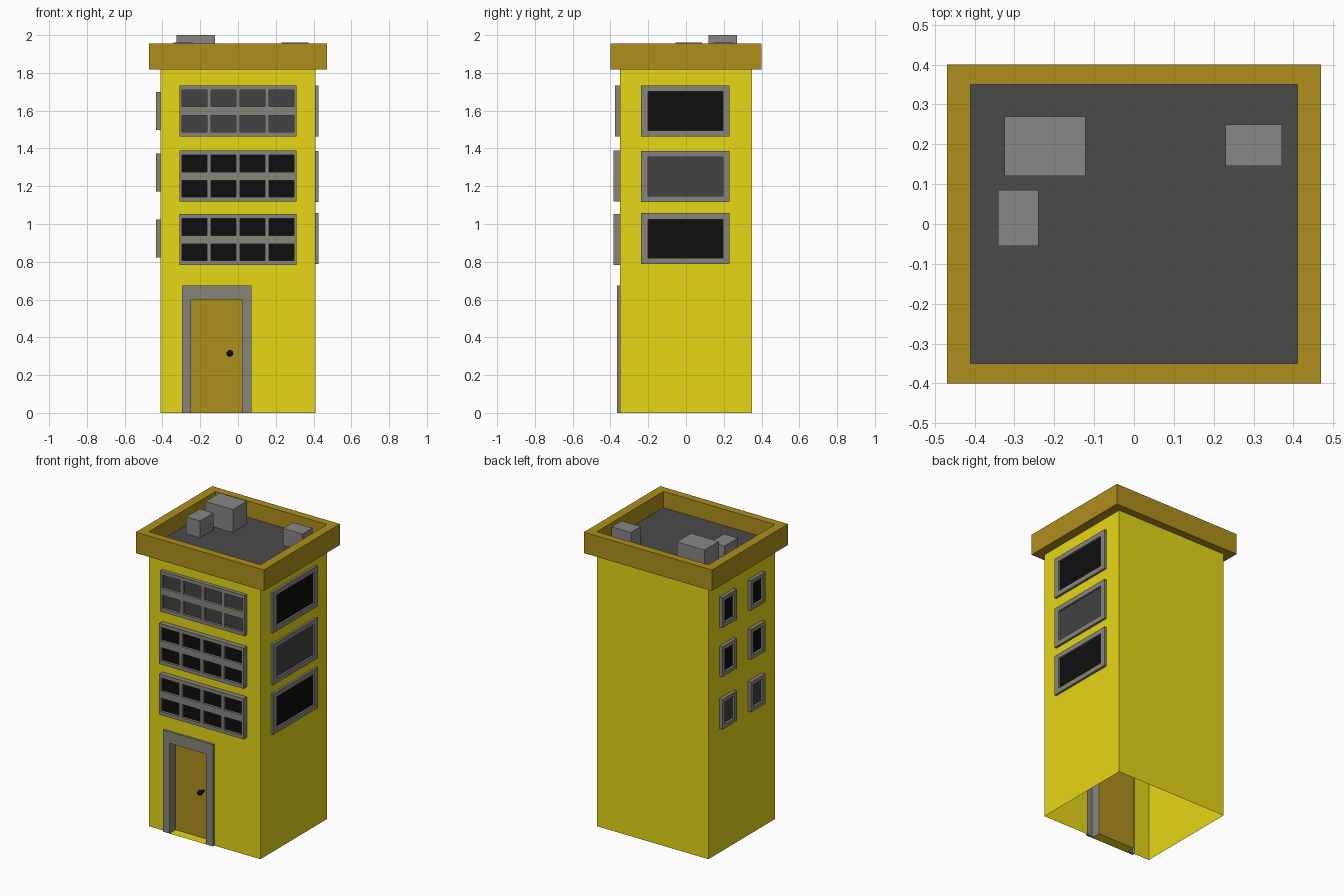
import bpy, bmesh, math
from mathutils import Matrix

if "Cube" in bpy.data.objects:
    bpy.data.objects.remove(bpy.data.objects["Cube"])


def mat(name, r, g, b):
    m = bpy.data.materials.new(name)
    m.diffuse_color = (r, g, b, 1)
    m.use_nodes = True
    m.node_tree.nodes["Principled BSDF"].inputs["Base Color"].default_value = m.diffuse_color
    return m


YELLOW = mat("yellow_wall", 0.79, 0.68, 0.008)
BROWN = mat("brown_trim", 0.43, 0.275, 0.011)
FRAME = mat("frame_grey", 0.245, 0.237, 0.195)
UNIT = mat("unit_grey", 0.245, 0.245, 0.245)
ROOF = mat("roof_dark", 0.068, 0.068, 0.068)
BLACK = mat("glass_black", 0.0045, 0.0045, 0.0045)
GREY = mat("glass_grey", 0.054, 0.054, 0.054)


def add(name, bm, *mats):
    me = bpy.data.meshes.new(name)
    bm.to_mesh(me)
    bm.free()
    ob = bpy.data.objects.new(name, me)
    bpy.context.collection.objects.link(ob)
    for m in mats:
        me.materials.append(m)
    return ob


def quad(bm, pts, idx=0):
    f = bm.faces.new([bm.verts.new(p) for p in pts])
    f.material_index = idx


def rect(x, y, z):
    return [(-x, -y, z), (x, -y, z), (x, y, z), (-x, y, z)]


def box(name, x0, x1, y0, y1, z0, z1, m):
    bm = bmesh.new()
    bmesh.ops.create_cube(bm, size=1, matrix=Matrix.Translation(
        ((x0 + x1) / 2, (y0 + y1) / 2, (z0 + z1) / 2))
        @ Matrix.Diagonal((x1 - x0, y1 - y0, z1 - z0, 1)))
    return add(name, bm, m)


def panel(name, us, vs, wall, front, back, mats, first_row=1, turn=0):
    """Raised frame on a wall; every second cell is a recessed pane."""
    bm = bmesh.new()

    def corners(u0, u1, v0, v1, w):
        return [(u0, -w, v0), (u1, -w, v0), (u1, -w, v1), (u0, -w, v1)]

    for i in range(len(us) - 1):
        for j in range(len(vs) - 1):
            cell = (us[i], us[i + 1], vs[j], vs[j + 1])
            a = corners(*cell, front)
            if i % 2 == 1 and j % 2 == first_row % 2:
                b = corners(*cell, back)
                quad(bm, b, 1)
                for k in range(4):
                    n = (k + 1) % 4
                    sill = k == 0 and len(mats) > 2
                    quad(bm, [a[k], a[n], b[n], b[k]], 2 if sill else 0)
            else:
                quad(bm, a)
    a = corners(us[0], us[-1], vs[0], vs[-1], front)
    b = corners(us[0], us[-1], vs[0], vs[-1], wall)
    for k in range(4):
        n = (k + 1) % 4
        if k or first_row:
            quad(bm, [a[n], a[k], b[k], b[n]])
    bmesh.ops.remove_doubles(bm, verts=bm.verts, dist=1e-5)
    ob = add(name, bm, *mats)
    ob.rotation_euler.z = math.radians(turn)
    return ob


W, D, H, TOP, DECK = 0.41, 0.35, 1.817, 1.956, 1.848
DL, DR, DT = -.296, .071, .675      # outer edges of the door frame

# tower walls, open below, with a doorway notch in the front
bm = bmesh.new()
lo, hi = rect(W, D, 0), rect(W, D, H)
for k in (1, 2, 3):
    n = (k + 1) % 4
    quad(bm, [lo[k], lo[n], hi[n], hi[k]])
quad(bm, [(x, -D, z) for x, z in ((-W, 0), (DL, 0), (DL, DT), (DR, DT),
                                  (DR, 0), (W, 0), (W, H), (-W, H))])
bmesh.ops.remove_doubles(bm, verts=bm.verts, dist=1e-5)
add("tower_walls", bm, YELLOW)

# roof deck and parapet ring
bm = bmesh.new()
quad(bm, rect(W, D, DECK))
add("roof_deck", bm, ROOF)
bm = bmesh.new()
loops = [rect(.47, .40, H), rect(.47, .40, TOP), rect(W, D, TOP), rect(W, D, H)]
for s in range(4):
    a, b = loops[s], loops[(s + 1) % 4]
    for k in range(4):
        n = (k + 1) % 4
        quad(bm, [a[k], a[n], b[n], b[k]])
bmesh.ops.remove_doubles(bm, verts=bm.verts, dist=1e-5)
add("parapet", bm, BROWN)

# rooftop units
box("roof_unit_large", -.325, -.122, .12, .27, DECK, 2.0, UNIT)
box("roof_unit_small", -.342, -.24, -.055, .085, DECK, 1.96, UNIT)
box("roof_unit_side", .23, .372, .146, .25, DECK, 1.96, UNIT)

# door with frame and sill
panel("door", [DL, -.248, .022, DR], [0, .60, DT], D, .365, .30,
      (FRAME, BROWN, YELLOW), first_row=0)
bm = bmesh.new()
for x0, x1 in ((DL, -.248), (.022, DR)):
    quad(bm, [(x0, -D, 0), (x1, -D, 0), (x1, -.365, 0), (x0, -.365, 0)])
add("door_frame_feet", bm, FRAME)

# door knob and stem
bm = bmesh.new()
bmesh.ops.create_uvsphere(bm, u_segments=12, v_segments=8, radius=.018,
                          matrix=Matrix.Translation((-.043, -.337, .315)))
bmesh.ops.create_cone(bm, segments=10, radius1=.009, radius2=.009, depth=.03,
                      cap_ends=True, matrix=Matrix.Translation((-.043, -.316, .315))
                      @ Matrix.Rotation(math.pi / 2, 4, 'X'))
knob = add("door_knob", bm, BLACK)
for p in knob.data.polygons:
    p.use_smooth = len(p.vertices) < 5

# front windows: four by two panes
us = [-.31, -.297, -.165, -.143, -.011, .011, .143, .165, .297, .31]
for k, (z, front, glass) in enumerate(((.782, .385, BLACK), (1.118, .385, BLACK),
                                       (1.463, .375, GREY))):
    vs = [z + d for d in (0, .024, .112, .158, .246, .27)]
    panel(f"front_window_{k}", us, vs, D, front, front - .016, (FRAME, glass))

# right windows: single wide pane
for k, (z, glass) in enumerate(((.787, BLACK), (1.117, GREY), (1.463, BLACK))):
    panel(f"right_window_{k}", [-.238, -.2, .195, .23],
          [z, z + .032, z + .238, z + .27], W, .425, .413, (FRAME, glass), turn=90)

# left windows: two small columns
for k, (z, glass) in enumerate(((.823, GREY), (1.172, BLACK), (1.498, BLACK))):
    for c, u in enumerate((-.16, .14)):
        panel(f"left_window_{k}_{c}", [u - .075, u - .05, u + .05, u + .075],
              [z, z + .026, z + .174, z + .20], W, .433, .418,
              (FRAME, glass), turn=-90)
